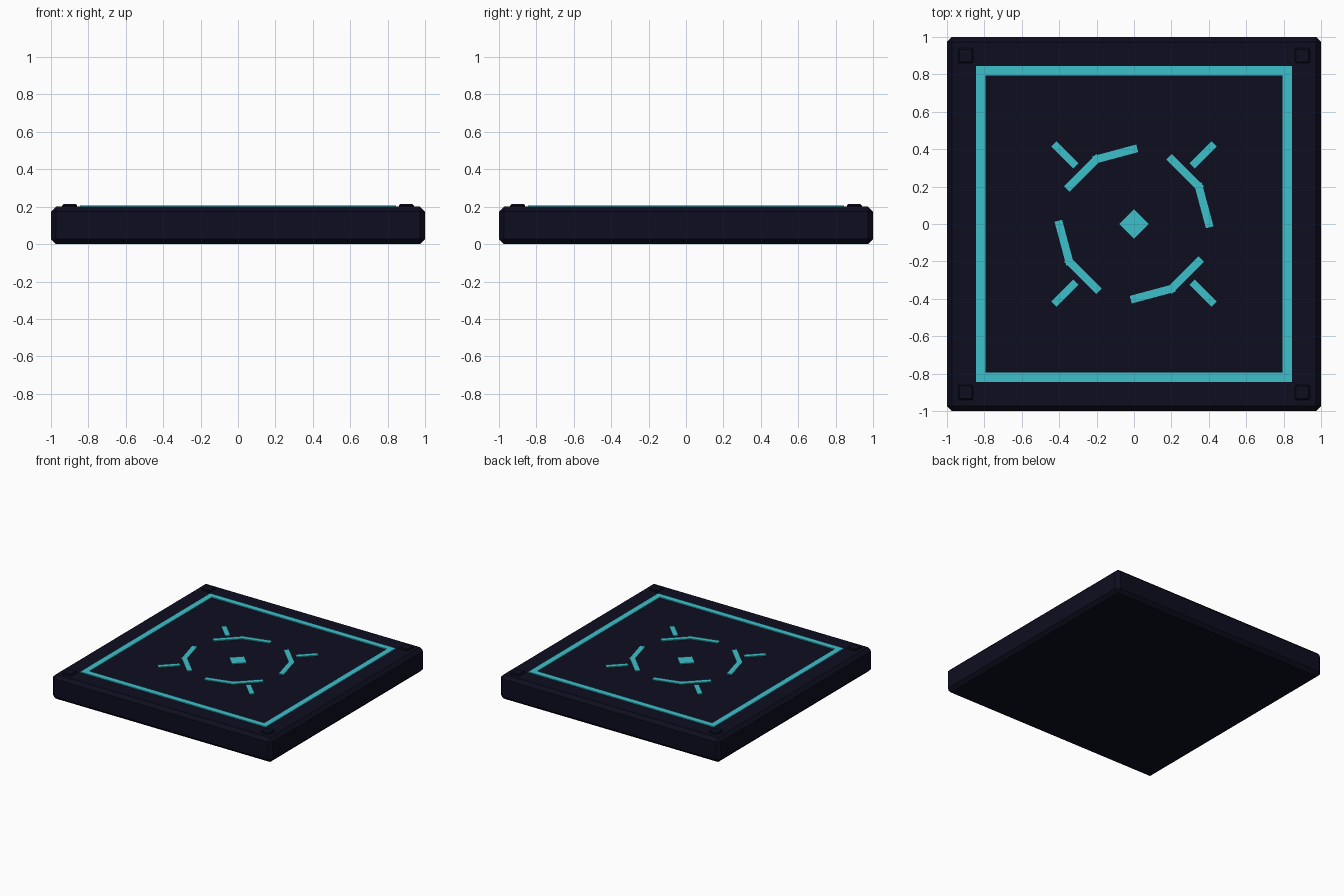
import bpy, bmesh, math
from mathutils import Matrix

if "Cube" in bpy.data.objects:
    bpy.data.objects.remove(bpy.data.objects["Cube"])


def material(name, rgb):
    m = bpy.data.materials.new(name)
    m.diffuse_color = (*rgb, 1)
    m.use_nodes = True
    m.node_tree.nodes["Principled BSDF"].inputs["Base Color"].default_value = m.diffuse_color
    return m


NAVY = material("dark navy", (0.004, 0.004, 0.0137))
CYAN = material("glowing cyan", (0.047, 0.53, 0.60))


def box(name, size, loc, mat, angle=0.0, bevel=0.0):
    """Box with optional single-step chamfer, rotated about z."""
    bm = bmesh.new()
    bmesh.ops.create_cube(bm, size=1, matrix=Matrix.Diagonal((*size, 1)))
    if bevel:
        bmesh.ops.bevel(bm, geom=bm.edges[:], offset=bevel, segments=1,
                        affect='EDGES', profile=0.5)
    me = bpy.data.meshes.new(name)
    bm.to_mesh(me)
    bm.free()
    me.materials.append(mat)
    ob = bpy.data.objects.new(name, me)
    ob.location = loc
    ob.rotation_euler.z = angle
    bpy.context.collection.objects.link(ob)
    return ob


# Chamfered floor slab
box("tile_base", (2, 2, 0.2), (0, 0, 0.1), NAVY, bevel=0.027)

# Inlay plates stand slightly proud of the slab
TOP, THICK = 0.207, 0.009
Z = TOP - THICK / 2


def radial_plate(name, radius, deg, length_out, length_side):
    """Plate centred at a polar position and turned to face outwards."""
    a = math.radians(deg)
    box(name, (length_out, length_side, THICK),
        (radius * math.cos(a), radius * math.sin(a), Z), CYAN, a)


R = 0.4
seg_radius = R * math.cos(math.radians(15))
seg_length = 2 * R * math.sin(math.radians(15)) + 0.036

for i in range(4):
    q = 90 * i
    # Square border strips, pinwheel-jointed at the corners
    a = math.radians(q)
    c, s = math.cos(a), math.sin(a)
    ox, oy = 0.82, 0.025
    box(f"border_strip_{i}", (0.05, 1.64, THICK),
        (ox * c - oy * s, ox * s + oy * c, Z), CYAN, a)
    # Two chords of the broken ring
    radial_plate(f"ring_chord_a_{i}", seg_radius, q + 15, 0.042, seg_length)
    radial_plate(f"ring_chord_b_{i}", seg_radius, q + 45, 0.042, seg_length)
    # Diagonal spoke outside the ring
    radial_plate(f"spoke_{i}", 0.522, q + 45, 0.166, 0.04)
    # Corner bolt pad
    a = math.radians(q + 45)
    d = 0.9 * math.sqrt(2)
    box(f"corner_bolt_{i}", (0.08, 0.08, 0.03),
        (d * math.cos(a), d * math.sin(a), 0.199), NAVY, bevel=0.007)

# Centre diamond
box("centre_diamond", (0.113, 0.113, THICK), (0, 0, Z), CYAN, math.radians(45))
